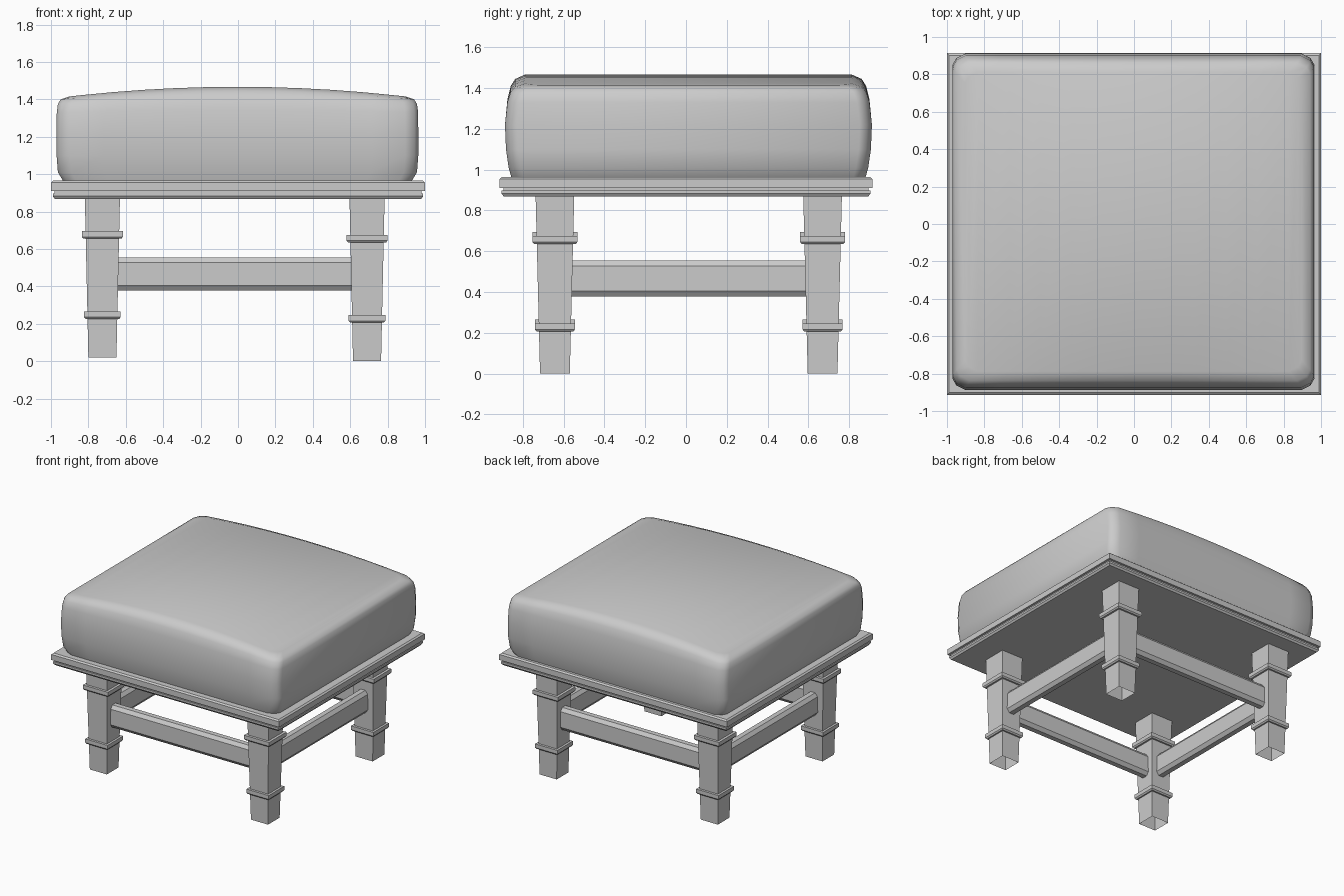
import bpy, bmesh

if "Cube" in bpy.data.objects:
    bpy.data.objects.remove(bpy.data.objects["Cube"])


def finish(name, bm, smooth=None):
    bmesh.ops.recalc_face_normals(bm, faces=bm.faces)
    me = bpy.data.meshes.new(name)
    bm.to_mesh(me)
    bm.free()
    ob = bpy.data.objects.new(name, me)
    bpy.context.collection.objects.link(ob)
    if smooth:
        bpy.ops.object.select_all(action='DESELECT')
        ob.select_set(True)
        bpy.context.view_layer.objects.active = ob
        bpy.ops.object.shade_smooth_by_angle(angle=smooth)
    return ob


def stack(bm, levels, cx=0, cy=0, bottom=True, top=True):
    """Skin of stacked rectangles: levels are (z, half x, half y)."""
    rings = [[bm.verts.new((cx + sx * hx, cy + sy * hy, z))
              for sx, sy in ((-1, -1), (1, -1), (1, 1), (-1, 1))]
             for z, hx, hy in levels]
    for a, b in zip(rings, rings[1:]):
        for i in range(4):
            j = (i + 1) % 4
            bm.faces.new((a[i], a[j], b[j], b[i]))
    if bottom:
        bm.faces.new(rings[0][::-1])
    if top:
        bm.faces.new(rings[-1])


# Seat board with a stepped moulding edge
bm = bmesh.new()
stack(bm, [(z, 1 - d, 0.914 - d) for z, d in
           ((0.868, 0.02), (0.882, 0.01), (0.897, 0.01), (0.897, 0.018),
            (0.911, 0.018), (0.911, 0.0), (0.955, 0.0), (0.965, 0.012))])
finish("seat_board", bm)

# Cushion: bulging sides, rounded corners, top arched from left to right
bm = bmesh.new()
levels = [  # z, half x, half y, arch height
    (0.96, 0.93, 0.868, 0), (1.01, 0.96, 0.882, 0), (1.10, 0.967, 0.895, 0),
    (1.22, 0.967, 0.90, 0), (1.33, 0.966, 0.888, 0.015),
    (1.375, 0.96, 0.872, 0.035), (1.40, 0.945, 0.85, 0.045),
    (1.415, 0.90, 0.80, 0.052)]
rings = []
for z, hx, hy, arch in levels:
    inner = hx - 0.07
    half = [(hx, 0.06), (hx - 0.02, 0.025)]
    cols = [(-x, d) for x, d in half]
    cols += [(inner * (i / 5 - 1), 0) for i in range(11)]
    cols += [(x, d) for x, d in reversed(half)]
    row = [(x, hy - d, z + arch * (1 - (x / hx) ** 2)) for x, d in cols]
    ring = [bm.verts.new((x - 0.003, 0.012 - y, h)) for x, y, h in row]
    ring += [bm.verts.new((x - 0.003, 0.012 + y, h)) for x, y, h in reversed(row)]
    rings.append(ring)
n = len(rings[0])
for a, b in zip(rings, rings[1:]):
    for i in range(n):
        j = (i + 1) % n
        bm.faces.new((a[i], a[j], b[j], b[i]))
for ring in (rings[0], rings[-1]):
    for i in range(n // 2 - 1):
        bm.faces.new((ring[i], ring[i + 1], ring[n - 2 - i], ring[n - 1 - i]))
finish("cushion", bm, smooth=0.75)

# Tapered legs with open feet and two collars each; left pair sits a little higher
XL, XR, YF, YB = -0.725, 0.69, -0.643, 0.67
for side, x, lift in (("left", XL, 0.02), ("right", XR, 0.0)):
    for end, y in (("front", YF), ("back", YB)):
        bm = bmesh.new()
        stack(bm, [(lift, 0.075, 0.073), (0.88, 0.094, 0.095)], x, y, bottom=False)
        for z, r in ((0.206, 0.098), (0.635, 0.110)):
            z += lift
            stack(bm, [(z, r - 0.008, r - 0.008), (z + 0.01, r, r),
                       (z + 0.04, r, r)], x, y)
        finish(f"{end}_{side}_leg", bm)


# Stretchers with chamfered long edges
def stretcher(name, axis, start, end, offset):
    t, c = 0.04, 0.02
    prof = [(-t + c, 0.377), (t - c, 0.377), (t, 0.404), (t, 0.528),
            (t - c, 0.555), (-t + c, 0.555), (-t, 0.528), (-t, 0.404)]
    bm = bmesh.new()
    ends = [[bm.verts.new((p, offset + w, z) if axis == 'x' else (offset + w, p, z))
             for w, z in prof] for p in (start, end)]
    for i in range(8):
        j = (i + 1) % 8
        bm.faces.new((ends[0][i], ends[0][j], ends[1][j], ends[1][i]))
    for e in ends:
        bm.faces.new(e)
    finish(name, bm)


for name, y in (("front", YF), ("back", YB)):
    stretcher(name + "_stretcher", 'x', XL + 0.08, XR - 0.08, y)
for name, x in (("left", XL), ("right", XR)):
    stretcher(name + "_stretcher", 'y', YF + 0.08, YB - 0.08, x)
